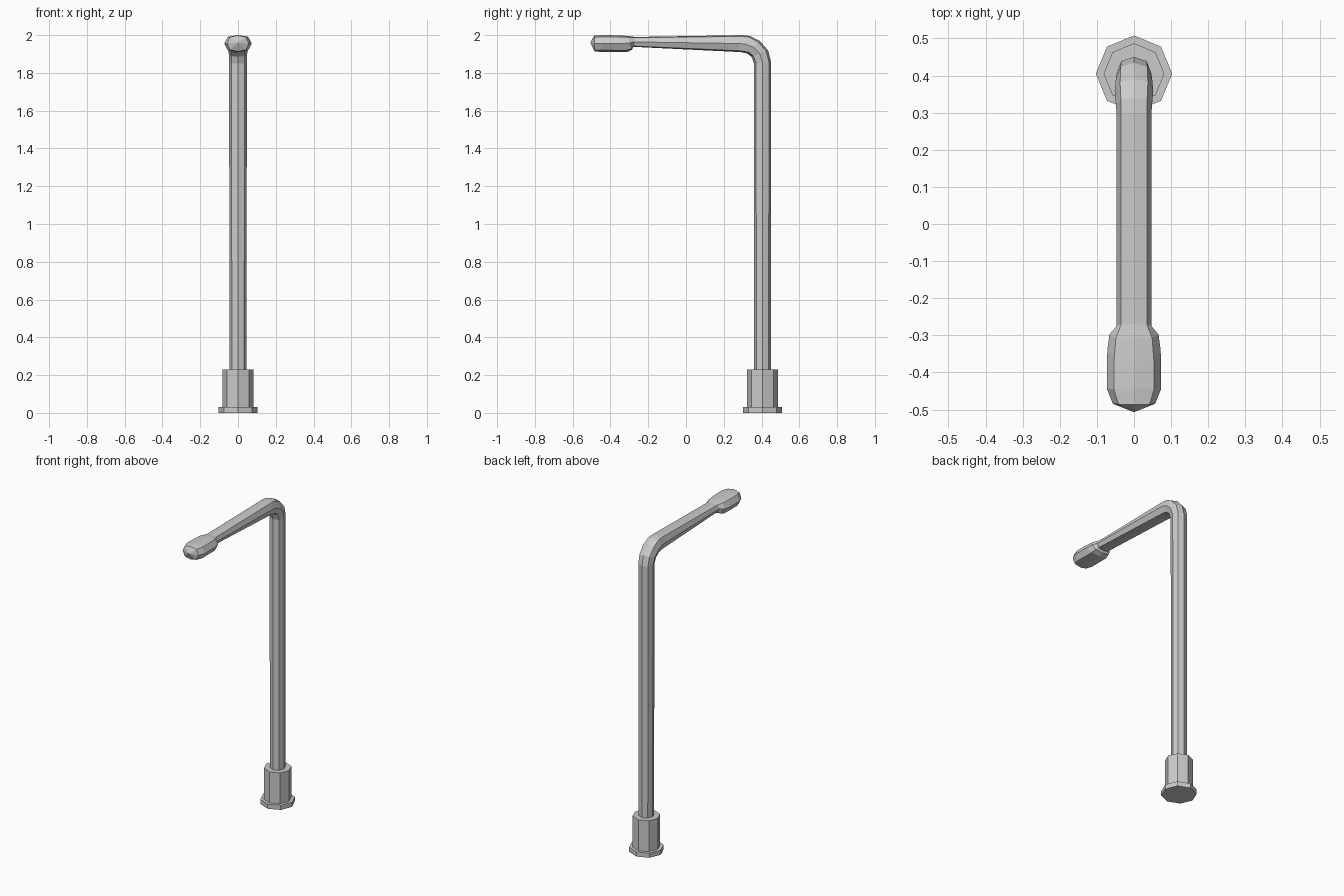
import bpy, bmesh, math

if "Cube" in bpy.data.objects:
    bpy.data.objects.remove(bpy.data.objects["Cube"])

POLE_Y = 0.405


def make_object(name, bm):
    bmesh.ops.recalc_face_normals(bm, faces=bm.faces)
    mesh = bpy.data.meshes.new(name)
    bm.to_mesh(mesh)
    bm.free()
    obj = bpy.data.objects.new(name, mesh)
    bpy.context.collection.objects.link(obj)
    return obj


def octagon_prism(name, radius, z0, z1):
    bm = bmesh.new()
    rings = []
    for z in (z0, z1):
        rings.append([bm.verts.new((radius * math.sin(k * math.pi / 4),
                                    POLE_Y + radius * math.cos(k * math.pi / 4), z))
                      for k in range(8)])
    bm.faces.new(rings[0])
    bm.faces.new(rings[1])
    for k in range(8):
        j = (k + 1) % 8
        bm.faces.new((rings[0][k], rings[0][j], rings[1][j], rings[1][k]))
    return make_object(name, bm)


def loft(name, sections, tip=None):
    """Eight-sided tube; each section: outer (y, z), inner (y, z), half width, side-x, side-height."""
    bm = bmesh.new()
    rings = []
    for (oy, oz), (iy, iz), w, sx, sh in sections:
        cy, cz, dy, dz = (oy + iy) / 2, (oz + iz) / 2, (oy - iy) / 2, (oz - iz) / 2
        shape = [(0, 1), (sx, sh), (1, 0), (sx, -sh), (0, -1), (-sx, -sh), (-1, 0), (-sx, sh)]
        rings.append([bm.verts.new((w * x, cy + h * dy, cz + h * dz)) for x, h in shape])
    for a, b in zip(rings, rings[1:]):
        for k in range(8):
            j = (k + 1) % 8
            bm.faces.new((a[k], a[j], b[j], b[k]))
    bm.faces.new(rings[0])
    if tip:
        t = bm.verts.new(tip)
        for k in range(8):
            bm.faces.new((rings[-1][k], rings[-1][(k + 1) % 8], t))
    else:
        bm.faces.new(rings[-1])
    return make_object(name, bm)


# Base flange and sleeve
octagon_prism("base_flange", 0.103, 0.0, 0.03)
octagon_prism("base_sleeve", 0.082, 0.03, 0.23)

# Pole, bend, arm and lamp head as one continuous tube
loft("pole_and_lamp_head", [
    ((0.45, 0.22), (0.36, 0.22), 0.045, 0.72, 0.72),
    ((0.45, 1.86), (0.36, 1.85), 0.047, 0.73, 0.75),
    ((0.434, 1.92), (0.347, 1.885), 0.049, 0.73, 0.76),
    ((0.39, 1.97), (0.325, 1.902), 0.052, 0.72, 0.78),
    ((0.34, 1.995), (0.29, 1.91), 0.048, 0.74, 0.85),
    ((0.30, 2.0), (0.27, 1.911), 0.047, 0.74, 0.85),
    ((-0.27, 1.99), (-0.28, 1.938), 0.047, 0.74, 0.85),
    ((-0.31, 1.996), (-0.285, 1.922), 0.066, 0.74, 0.8),
    ((-0.37, 1.999), (-0.31, 1.911), 0.072, 0.74, 0.8),
    ((-0.445, 2.0), (-0.445, 1.911), 0.073, 0.74, 0.8),
    ((-0.486, 1.998), (-0.483, 1.913), 0.057, 0.74, 0.8),
], tip=(0, -0.507, 1.96))
